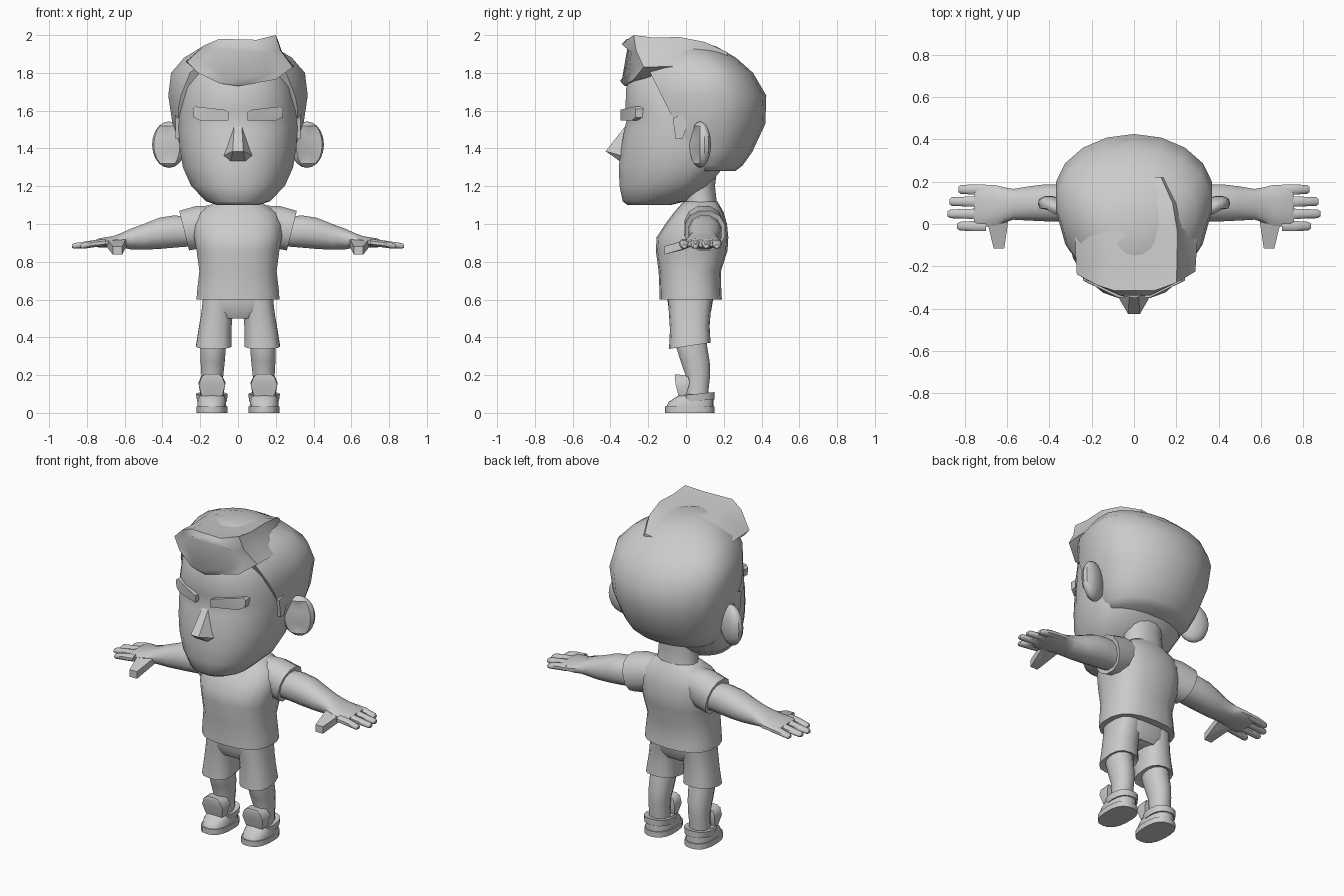
import bpy, bmesh, math
from mathutils import Vector, Matrix

GREY = bpy.data.materials.new("plain grey")
GREY.diffuse_color = (0.6, 0.6, 0.6, 1)


def finish(name, bm, mirror=False, angle=40):
    bmesh.ops.recalc_face_normals(bm, faces=bm.faces)
    me = bpy.data.meshes.new(name)
    bm.to_mesh(me)
    bm.free()
    me.shade_smooth()
    me.set_sharp_from_angle(angle=math.radians(angle))
    me.materials.append(GREY)
    ob = bpy.data.objects.new(name, me)
    bpy.context.collection.objects.link(ob)
    if mirror:
        ob.modifiers.new("mirror", 'MIRROR')
    return ob


def loft(rings):
    """Skin closed rings of equal length and cap both ends."""
    bm = bmesh.new()
    vs = [[bm.verts.new(p) for p in r] for r in rings]
    n = len(vs[0])
    for a, b in zip(vs, vs[1:]):
        for i in range(n):
            j = (i + 1) % n
            bm.faces.new((a[i], a[j], b[j], b[i]))
    bm.faces.new(vs[0])
    bm.faces.new(vs[-1])
    return bm


def unit_oval(n, p):
    for i in range(n):
        t = 2 * math.pi * (i + 0.5) / n
        c, s = math.cos(t), math.sin(t)
        yield (math.copysign(abs(c) ** (2 / p), c),
               math.copysign(abs(s) ** (2 / p), s))


def zring(z, cx, rx, yf, yb, cy=None, n=16, p=2.2, tilt=0):
    """Level ring: widest at cy, reaching from yf to yb."""
    cy = (yf + yb) / 2 if cy is None else cy
    out = []
    for c, s in unit_oval(n, p):
        y = cy + s * ((yb - cy) if s > 0 else (cy - yf))
        out.append((cx + rx * c, y, z + tilt * (y - cy)))
    return out


def xring(x, cy, cz, ry, rz, n=12, p=2.2, tilt=0):
    """Upright ring across an arm."""
    return [(x + tilt * rz * s, cy + ry * c, cz + rz * s) for c, s in unit_oval(n, p)]


def hull(name, pts, mirror=False, angle=40):
    bm = bmesh.new()
    for p in pts:
        bm.verts.new(p)
    bmesh.ops.convex_hull(bm, input=bm.verts)
    return finish(name, bm, mirror, angle)


# Head: face and jaw
face = [(1.10, .11, -.31, -.08, -.2), (1.12, .17, -.337, 0, -.15), (1.20, .25, -.355, .12, -.05),
        (1.30, .295, -.36, .2, 0), (1.40, .312, -.347, .25, 0), (1.50, .318, -.33, .25, 0),
        (1.56, .318, -.315, .25, 0), (1.60, .315, -.325, .25, 0), (1.72, .295, -.32, .25, 0),
        (1.82, .25, -.28, .2, 0), (1.90, .14, -.18, .1, 0)]
finish("head", loft([zring(z, 0, rx, a, b, c, 20, 2.25) for z, rx, a, b, c in face]), angle=50)

# Nose
hull("nose", [(s * x, y, z) for s in (-1, 1) for x, y, z in
              ((.02, -.32, 1.52), (.028, -.425, 1.385), (.08, -.335, 1.36), (.04, -.35, 1.332))], angle=30)

# Eyebrows
hull("eyebrow", [(x, y + d, z) for x, y, z in
                 ((.05, -.325, 1.548), (.05, -.325, 1.592), (.075, -.325, 1.605), (.225, -.25, 1.622),
                  (.24, -.245, 1.61), (.235, -.245, 1.565), (.20, -.265, 1.548))
                 for d in (-.022, .05)], True)

# Ears: flattened balls swept back, with a dished front
bm = bmesh.new()
bmesh.ops.create_uvsphere(bm, u_segments=14, v_segments=10, radius=1)
for v in bm.verts:
    if v.co.y < 0:
        r = math.hypot(v.co.x, v.co.z)
        v.co.y *= 1 if r > .75 else .55
bmesh.ops.transform(bm, verts=bm.verts, matrix=Matrix.Translation((.365, .075, 1.42))
                    @ Matrix.Rotation(math.radians(22), 4, 'Z') @ Matrix.Diagonal((.095, .05, .123, 1)))
finish("ear", bm, True)

# Hair: back cap, cut along a slanted hairline
cap = [(1.28, .25, -.05, .26, .1), (1.31, .28, -.15, .30, .1), (1.38, .31, -.3, .35, .12),
       (1.53, .352, -.33, .42, .14), (1.68, .375, -.34, .425, .15), (1.80, .36, -.33, .355, .12),
       (1.88, .29, -.28, .265, .08), (1.94, .19, -.22, .16, .0), (1.97, .1, -.14, .06, -.03)]
bm = loft([zring(z, 0, rx, a, b, c, 18, 2.0) for z, rx, a, b, c in cap])
geom = bm.verts[:] + bm.edges[:] + bm.faces[:]
cut = bmesh.ops.bisect_plane(bm, geom=geom, plane_co=(0, -.2, 1.82),
                             plane_no=(0, -.3, -.15), clear_outer=True)
bmesh.ops.holes_fill(bm, edges=[e for e in bm.edges if e.is_boundary])
finish("hair_back", bm, angle=45)

# Sideburns
hull("sideburn", [(x, y, z) for x in (.29, .332) for y, z in
                  ((-.055, 1.45), (-.02, 1.45), (.01, 1.53), (-.07, 1.56), (-.02, 1.58))], True)

# Hair: swept quiff on top
outline = [(-.21, 1.80), (-.27, 1.86), (-.18, 1.945), (-.1, 1.98), (.1, 1.975), (.2, 2.0),
           (.225, 1.92), (.29, 1.83), (.2, 1.765), (0, 1.73), (-.1, 1.745)]
rings = []
for y, sx, sz, bow in ((-.35, .72, .78, 1.2), (-.325, 1, 1, 1.2), (-.2, 1.02, .9, .8),
                       (-.05, 1.03, .93, .3), (.1, .9, .74, 0), (.22, .6, .35, 0)):
    rings.append([(.02 + (x - .02) * sx, y + bow * x * x, 1.86 + (z - 1.86) * sz) for x, z in outline])
finish("hair_quiff", loft(rings), angle=50)

# Neck
finish("neck", loft([zring(z, 0, rx, a, b) for z, rx, a, b in
                     ((1.02, .15, -.03, .18), (1.11, .125, -.005, .165), (1.2, .12, -.01, .155),
                      (1.32, .13, -.03, .17))]))

# Shirt body
shirt = [(.60, .222, -.14, .19), (.64, .22, -.14, .187), (.75, .207, -.145, .185), (.86, .222, -.16, .22),
         (.93, .235, -.155, .224), (1.0, .235, -.11, .217), (1.06, .21, -.065, .2),
         (1.10, .15, -.03, .178), (1.12, .12, -.01, .165)]
finish("shirt", loft([zring(z, 0, rx, a, b, None, 18, 2.5) for z, rx, a, b in shirt]), angle=50)

# Sleeves
finish("sleeve", loft([xring(x, y, z, ry, rz, tilt=t) for x, y, z, ry, rz, t in
                       ((.10, .09, 1.0, .09, .10, 0), (.2, .095, .985, .105, .115, .15),
                        (.285, .10, .965, .11, .108, .25), (.28, .10, .965, .085, .085, .25))]), True)

# Arms down to the palm
arm = [(.24, .10, .96, .08, .08), (.34, .10, .96, .09, .088), (.42, .10, .95, .09, .085),
       (.50, .097, .932, .083, .07), (.57, .093, .92, .075, .056), (.61, .09, .915, .085, .042),
       (.66, .088, .905, .10, .032), (.74, .085, .90, .103, .024), (.755, .085, .897, .095, .018)]
finish("arm", loft([xring(*a) for a in arm]), True, 50)

# Fingers
for i, (y, tip) in enumerate(((.163, .83), (.106, .872), (.048, .88), (-.01, .835))):
    finish(f"finger_{i + 1}", loft([xring(.70, y, .902, .025, .019, 8), xring(.76, y, .896, .026, .02, 8),
                                    xring(tip - .012, y, .884, .022, .016, 8),
                                    xring(tip, y, .882, .013, .009, 8)]), True, 50)

# Thumbs
hull("thumb", [(x, y, z) for y, a, b, lo, hi in
               ((.04, .59, .70, .885, .925), (-.02, .607, .672, .862, .91), (-.115, .613, .663, .838, .882))
               for x in (a, b) for z in (lo, hi)], True)

# Shorts: hips and legs
finish("shorts_hips", loft([zring(z, 0, rx, a, b, None, 16, 2.8) for z, rx, a, b in
                            ((.66, .19, -.1, .15), (.6, .188, -.1, .145), (.54, .185, -.092, .135),
                             (.50, .13, -.07, .11))]), angle=50)
finish("shorts_leg", loft([zring(z, cx, rx, a, b, None, 14, 2.6, t) for z, cx, rx, a, b, t in
                           ((.6, .1, .088, -.095, .14, 0), (.52, .112, .085, -.09, .13, .03),
                            (.45, .121, .088, -.085, .125, .08), (.355, .128, .096, -.09, .13, .15),
                            (.365, .128, .075, -.065, .11, .15))]), True)

# Lower legs
finish("leg", loft([zring(z, cx, rx, a, b, None, 12) for z, cx, rx, a, b in
                    ((.45, .13, .068, -.05, .1), (.35, .132, .07, -.055, .115), (.27, .134, .066, -.03, .128),
                     (.2, .136, .06, -.005, .13), (.13, .138, .058, 0, .122), (.06, .138, .06, -.01, .12))]), True)

# Shoes: sole, upper, collar and tongue
finish("shoe_sole", loft([zring(z, .138, .083, -.11, .15, .03, 18, 2.5) for z in (0, .034)]), True)
finish("shoe_upper", loft([zring(z, .138, rx, a, b, .03, 18, 2.4) for z, rx, a, b in
                           ((.034, .077, -.103, .145), (.06, .076, -.09, .145),
                            (.085, .07, -.05, .145), (.1, .066, -.03, .14))]), True)
finish("shoe_collar", loft([zring(z, .138, rx, a, .152, .05, 16, 2.4, .1) for z, rx, a in
                            ((.062, .08, -.02), (.1, .085, -.03), (.098, .066, -.01))]), True)
hull("shoe_tongue", [(.138 + s * w, y, z) for s in (-1, 1) for w, y, z in
                     ((.055, -.04, .09), (.06, 0, .09), (.07, -.055, .15), (.055, -.06, .19),
                      (.035, -.055, .205), (.072, .02, .16), (.055, .01, .195))], True)
